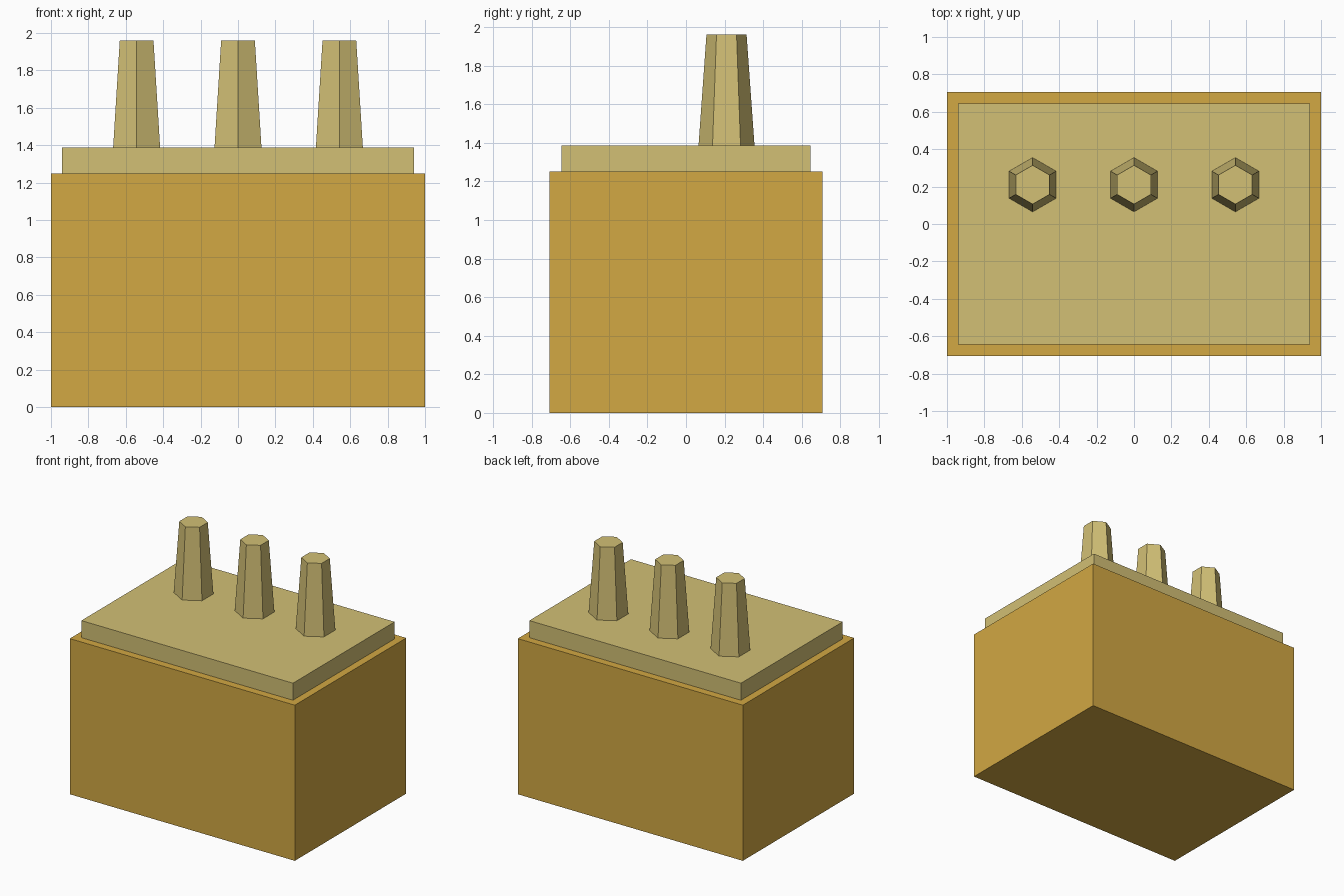
import bpy
import bmesh
from math import sin, cos, pi

cube = bpy.data.objects.get("Cube")
if cube:
    bpy.data.objects.remove(cube, do_unlink=True)


def make_material(name, rgb):
    mat = bpy.data.materials.new(name)
    mat.use_nodes = True
    colour = (*rgb, 1.0)
    mat.diffuse_color = colour
    mat.node_tree.nodes["Principled BSDF"].inputs["Base Color"].default_value = colour
    return mat


def make_prism(name, bottom, top, z0, z1, mat, location=(0, 0)):
    """Flat-sided solid between two matching outlines."""
    bm = bmesh.new()
    low = [bm.verts.new((x, y, z0)) for x, y in bottom]
    high = [bm.verts.new((x, y, z1)) for x, y in top]
    bm.faces.new(low[::-1])
    bm.faces.new(high)
    n = len(low)
    for i in range(n):
        j = (i + 1) % n
        bm.faces.new((low[i], low[j], high[j], high[i]))
    mesh = bpy.data.meshes.new(name)
    bm.to_mesh(mesh)
    bm.free()
    mesh.materials.append(mat)
    obj = bpy.data.objects.new(name, mesh)
    obj.location = (*location, 0)
    bpy.context.collection.objects.link(obj)
    return obj


def rectangle(hx, hy):
    return [(-hx, -hy), (hx, -hy), (hx, hy), (-hx, hy)]


def hexagon(r):
    # Corners point along the y axis
    return [(r * cos(pi / 2 + k * pi / 3), r * sin(pi / 2 + k * pi / 3)) for k in range(6)]


ochre = make_material("ochre wall", (0.645, 0.392, 0.056))
sand = make_material("sand roof", (0.645, 0.525, 0.178))

# Main block
wall = rectangle(1.0, 0.707)
make_prism("building_body", wall, wall, 0, 1.25, ochre)

# Inset roof slab
slab = rectangle(0.94, 0.645)
make_prism("roof_slab", slab, slab, 1.25, 1.387, sand)

# Row of tapered six-sided chimneys, set towards the back
for side, x in (("right", -0.542), ("middle", 0), ("left", 0.542)):
    make_prism(f"chimney_{side}", hexagon(0.145), hexagon(0.104),
               1.387, 1.96, sand, (x, 0.21))
